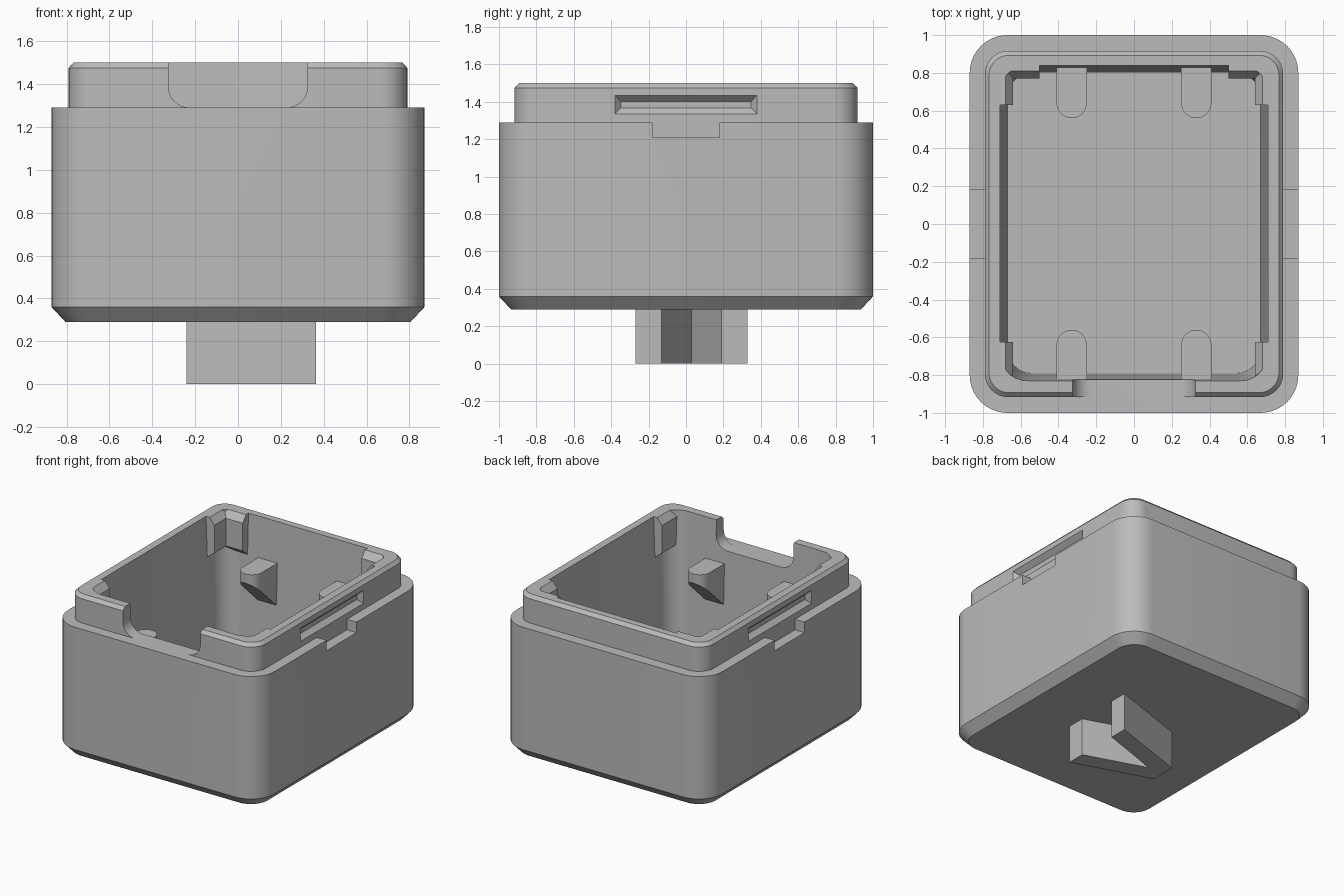
import bpy, bmesh, math

if "Cube" in bpy.data.objects:
    bpy.data.objects.remove(bpy.data.objects["Cube"])

grey = bpy.data.materials.new("light_grey")
grey.diffuse_color = (0.5, 0.5, 0.5, 1)
grey.use_nodes = True
grey.node_tree.nodes["Principled BSDF"].inputs["Base Color"].default_value = grey.diffuse_color


def solid(name, rings):
    """Loft matching rings of 3D points into a closed solid."""
    bm = bmesh.new()
    loops = [[bm.verts.new(p) for p in ring] for ring in rings]
    n = len(loops[0])
    for a, b in zip(loops, loops[1:]):
        for i in range(n):
            j = (i + 1) % n
            bm.faces.new((a[i], a[j], b[j], b[i]))
    bm.faces.new(loops[0][::-1])
    bm.faces.new(loops[-1])
    bmesh.ops.recalc_face_normals(bm, faces=bm.faces)
    me = bpy.data.meshes.new(name)
    bm.to_mesh(me)
    bm.free()
    me.materials.append(grey)
    ob = bpy.data.objects.new(name, me)
    bpy.context.collection.objects.link(ob)
    return ob


def rounded(z, hx, hy, r, cy=0.0, seg=10):
    """Rounded rectangle ring at height z."""
    pts = []
    for k, (sx, sy) in enumerate(((1, 1), (-1, 1), (-1, -1), (1, -1))):
        for i in range(seg + 1):
            a = math.pi / 2 * (k + i / seg)
            pts.append((sx * (hx - r) + r * math.cos(a),
                        cy + sy * (hy - r) + r * math.sin(a), z))
    return pts


def rect_x(x, hy, z0, z1):
    """Rectangle ring facing along x."""
    return [(x, -hy, z0), (x, hy, z0), (x, hy, z1), (x, -hy, z1)]


def cut(target, cutter):
    cutter.hide_render = True
    m = target.modifiers.new("cut", 'BOOLEAN')
    m.operation = 'DIFFERENCE'
    m.solver = 'EXACT'
    m.object = cutter
    with bpy.context.temp_override(object=target, active_object=target):
        bpy.ops.object.modifier_apply(modifier=m.name)
    bpy.data.objects.remove(cutter)


# Box with chamfered base, ledge and raised lip
body = solid("box_body", [
    rounded(0.29, 0.805, 0.935, 0.14),
    rounded(0.36, 0.87, 1.0, 0.20),
    rounded(1.29, 0.87, 1.0, 0.20),
    rounded(1.29, 0.79, 0.917, 0.125),
    rounded(1.475, 0.79, 0.917, 0.125),
    rounded(1.50, 0.767, 0.893, 0.105)])

# Slightly drafted cavity
cut(body, solid("cavity_cutter", [
    rounded(0.37, 0.67, 0.796, 0.13, 0.005),
    rounded(1.60, 0.7135, 0.8385, 0.15, 0.005)]))

# Front opening in the lip with filleted lower corners
u = [(-0.325, 1.6)]
for cx, start in ((-0.225, math.pi), (0.225, 1.5 * math.pi)):
    for i in range(9):
        a = start + math.pi / 2 * i / 8
        u.append((cx + 0.1 * math.cos(a), 1.39 + 0.1 * math.sin(a)))
u.append((0.325, 1.6))
cut(body, solid("opening_cutter", [[(x, y, z) for x, z in u] for y in (-1.1, -0.75)]))

# Snap slots and pry notches on both sides
for s in (-1, 1):
    cut(body, solid("slot_cutter", [
        rect_x(s * 0.85, 0.38, 1.335, 1.435),
        rect_x(s * 0.79, 0.38, 1.335, 1.435),
        rect_x(s * 0.755, 0.348, 1.367, 1.402)]))
    cut(body, solid("notch_cutter", [
        rect_x(s * 0.79, 0.18, 1.21, 1.32),
        rect_x(s * 0.95, 0.18, 1.21, 1.32)]))

# Corner posts: profile is (distance past inner face, height)
post = ((0.0, 1.45), (0.04, 1.50), (0.07, 1.50), (0.095, 1.40),
        (0.095, 1.20), (0.06, 1.19), (0.0, 1.24))
for s, side in ((-1, "left"), (1, "right")):
    for y0, y1, end in ((0.63, 0.84, "back"), (-0.83, -0.625, "front")):
        solid(f"{end}_{side}_corner_post",
              [[(s * (0.64 + d), y, z) for d, z in post] for y in (y0, y1)])
    solid(f"back_{side}_wall_post",
          [[(s * x, 0.77 + d, z) for d, z in post] for x in (0.50, 0.71)])

# Round-ended support brackets with sloped undersides
for sx, side in ((-1, "left"), (1, "right")):
    for sy, end in ((-1, "front"), (1, "back")):
        plan = [(0.08, 0.85), (-0.08, 0.85)]
        plan += [(-0.08 * math.cos(math.pi * i / 16), 0.64 - 0.08 * math.sin(math.pi * i / 16))
                 for i in range(17)]
        top = [(sx * 0.33 + x, sy * y, 1.19) for x, y in plan]
        bottom = [(sx * 0.33 + x, sy * y, 1.12 - (y - 0.56) * 0.95) for x, y in plan]
        solid(f"{end}_{side}_bracket", [bottom, top])

# Chevron-shaped foot under the base
chevron = [(0.365, -0.27), (0.365, -0.13), (-0.11, 0.03), (0.365, 0.19),
           (0.365, 0.33), (-0.24, 0.13), (-0.24, -0.07)]
solid("chevron_foot", [[(x, y, z) for x, y in chevron] for z in (0.0, 0.30)])

# Smooth rounded corners, keep edges crisp
for ob in bpy.context.scene.objects:
    ob.select_set(True)
bpy.context.view_layer.objects.active = body
bpy.ops.object.shade_smooth_by_angle(angle=math.radians(25))
